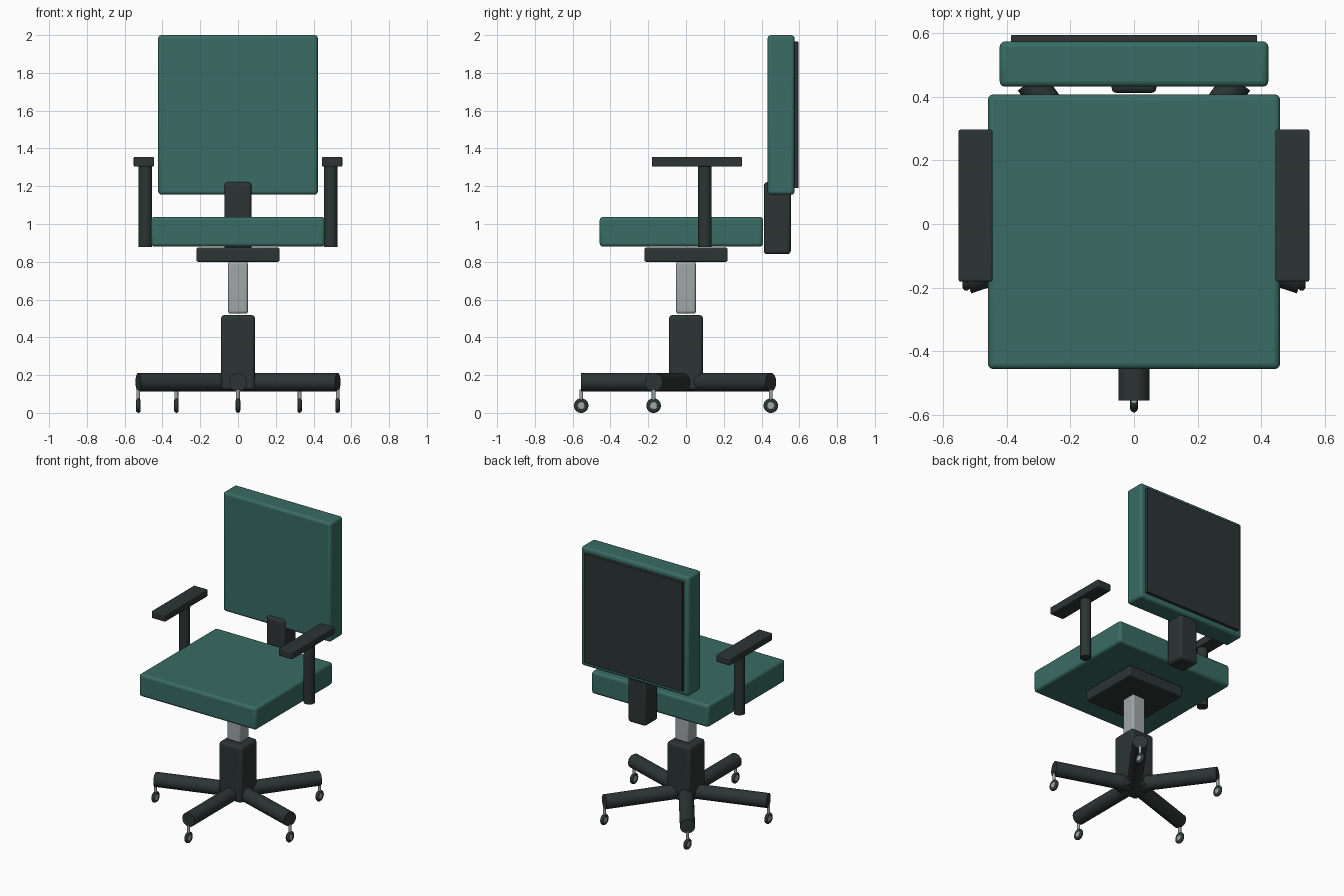
import bpy
import math
from mathutils import Vector

if "Cube" in bpy.data.objects:
    bpy.data.objects.remove(bpy.data.objects["Cube"])


def material(name, rgb):
    m = bpy.data.materials.new(name)
    m.diffuse_color = (*rgb, 1)
    m.use_nodes = True
    m.node_tree.nodes["Principled BSDF"].inputs["Base Color"].default_value = m.diffuse_color
    return m


TEAL = material("teal_fabric", (0.04, 0.15, 0.125))
DARK = material("dark_plastic", (0.025, 0.036, 0.034))
METAL = material("steel", (0.35, 0.38, 0.38))


def finish(name, mat):
    o = bpy.context.object
    o.name = name
    o.data.materials.append(mat)
    bpy.ops.object.shade_smooth_by_angle(angle=math.radians(40))
    return o


def box(name, lo, hi, mat, bevel):
    lo, hi = Vector(lo), Vector(hi)
    bpy.ops.mesh.primitive_cube_add(size=1, location=(lo + hi) / 2)
    o = bpy.context.object
    o.scale = hi - lo
    bpy.ops.object.transform_apply(location=False, rotation=False, scale=True)
    if bevel:
        b = o.modifiers.new("bevel", 'BEVEL')
        b.width, b.segments = bevel, 3
    return finish(name, mat)


def rod(name, a, b, radius, mat, sides=32):
    a, b = Vector(a), Vector(b)
    d = b - a
    bpy.ops.mesh.primitive_cylinder_add(
        vertices=sides, radius=radius, depth=d.length, location=(a + b) / 2,
        rotation=d.to_track_quat('Z', 'Y').to_euler())
    return finish(name, mat)


# Seat and backrest
box("seat", (-0.46, -0.457, 0.88), (0.46, 0.408, 1.038), TEAL, 0.018)
box("backrest", (-0.423, 0.432, 1.155), (0.423, 0.575, 2.0), TEAL, 0.018)
box("back_panel", (-0.387, 0.565, 1.19), (0.387, 0.595, 1.965), DARK, 0.003)
box("back_support", (-0.071, 0.412, 0.84), (0.071, 0.555, 1.222), DARK, 0.018)

# Mechanism and column
box("seat_mechanism", (-0.22, -0.22, 0.80), (0.22, 0.22, 0.875), DARK, 0.008)
box("gas_lift", (-0.053, -0.053, 0.525), (0.053, 0.053, 0.80), METAL, 0.014)
box("column", (-0.09, -0.09, 0.12), (0.09, 0.09, 0.518), DARK, 0.018)

# Armrests
for side, s in (("left", -1), ("right", 1)):
    rod(f"arm_post_{side}", (s * 0.49, 0.10, 0.878), (s * 0.49, 0.10, 1.315), 0.036, DARK)
    x0, x1 = sorted((s * 0.445, s * 0.552))
    box(f"arm_pad_{side}", (x0, -0.181, 1.304), (x1, 0.297, 1.355), DARK, 0.006)

# Five-star base with casters
for i in range(5):
    a = math.radians(-90 + 72 * i)
    x, y = 0.555 * math.cos(a), 0.555 * math.sin(a)
    rod(f"base_leg_{i}", (0, 0, 0.163), (x, y, 0.163), 0.049, DARK)
    rod(f"caster_stem_{i}", (x, y, 0.05), (x, y, 0.125), 0.010, METAL, 16)
    bpy.ops.mesh.primitive_torus_add(
        location=(x, y, 0.0385), rotation=(0, math.pi / 2, 0),
        major_segments=32, minor_segments=12, major_radius=0.0265, minor_radius=0.012)
    finish(f"caster_wheel_{i}", DARK)
    rod(f"caster_hub_{i}", (x - 0.009, y, 0.0385), (x + 0.009, y, 0.0385), 0.020, METAL, 24)
